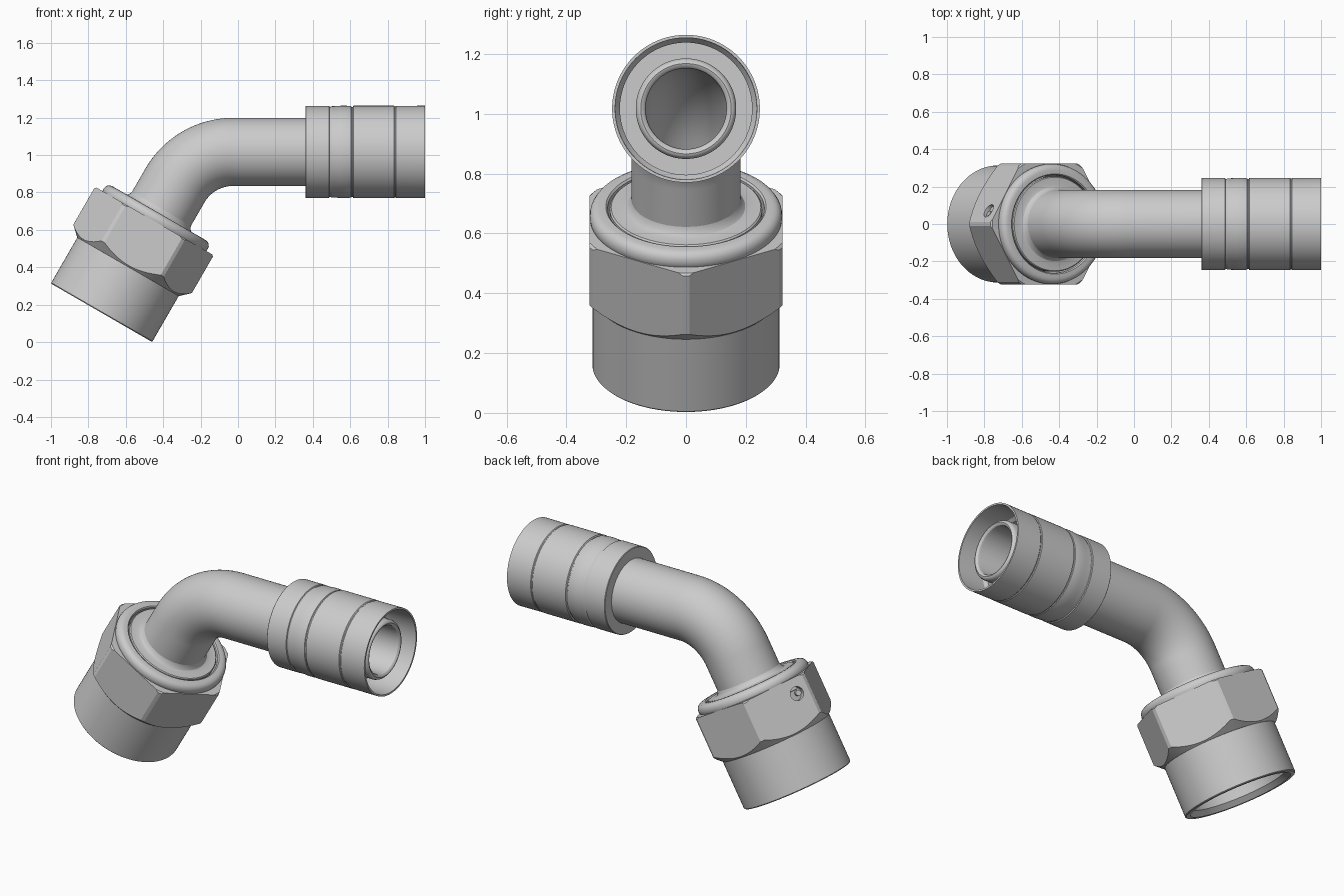
import bpy, bmesh
from math import sin, cos, tan, pi, radians
from mathutils import Matrix, Vector

if "Cube" in bpy.data.objects:
    bpy.data.objects.remove(bpy.data.objects["Cube"])

TILT = radians(30)              # nut axis, measured from vertical
NUT = Vector((-0.73, 0, 0.157)) # centre of the nut's open end
PIPE_Z, BEND_R = 1.017, 0.36
NUT_MAT = Matrix.Translation(NUT) @ Matrix.Rotation(TILT, 4, 'Y')


def finish(bm, name):
    bmesh.ops.recalc_face_normals(bm, faces=bm.faces)
    me = bpy.data.meshes.new(name)
    bm.to_mesh(me)
    bm.free()
    ob = bpy.data.objects.new(name, me)
    bpy.context.collection.objects.link(ob)
    return ob


def smooth(ob):
    bpy.ops.object.select_all(action='DESELECT')
    ob.select_set(True)
    bpy.context.view_layer.objects.active = ob
    bpy.ops.object.shade_smooth_by_angle(angle=radians(28))


def loft(name, stations, n=96):
    """Closed loop of circles; each station is (centre, tilt about y, radius)."""
    bm = bmesh.new()
    rings = []
    for c, th, r in stations:
        rot = Matrix.Rotation(th, 3, 'Y')
        rings.append([bm.verts.new(Vector(c) + rot @ Vector(
            (r * cos(2 * pi * i / n), r * sin(2 * pi * i / n), 0))) for i in range(n)])
    for a, b in zip(rings, rings[1:] + rings[:1]):
        for i in range(n):
            j = (i + 1) % n
            bm.faces.new((a[i], a[j], b[j], b[i]))
    ob = finish(bm, name)
    smooth(ob)
    return ob


def on_nut(t):
    return NUT_MAT @ Vector((0, 0, t))


def nut_lathe(name, profile):
    return loft(name, [(on_nut(t), TILT, r) for r, t in profile])


def rod(name, mat, radius, depth, sides):
    bm = bmesh.new()
    bmesh.ops.create_cone(bm, cap_ends=True, segments=sides, radius1=radius,
                          radius2=radius, depth=depth, matrix=mat)
    return finish(bm, name)


def boolean(ob, cutter, op):
    m = ob.modifiers.new(op, 'BOOLEAN')
    m.operation, m.object, m.solver = op, cutter, 'EXACT'
    bpy.context.view_layer.objects.active = ob
    bpy.ops.object.modifier_apply(modifier=m.name)
    bpy.data.objects.remove(cutter)


# Bent pipe with through bore, ending in the hose nipple
bend_x = NUT.x + (PIPE_Z - NUT.z) * tan(TILT) + BEND_R * tan(TILT)
arc = []
for k in range(25):
    th = TILT + (pi / 2 - TILT) * k / 24
    arc.append(((bend_x - BEND_R * cos(th), 0, PIPE_Z - BEND_R + BEND_R * sin(th)), th))
outer = [(on_nut(0.45), TILT, 0.182)] + [(c, th, 0.182) for c, th in arc]
nipple = [(0.5, 0.182), (0.5, 0.168), (0.942, 0.168), (0.954, 0.164), (0.961, 0.157),
          (0.963, 0.151), (0.961, 0.145), (0.954, 0.138), (0.942, 0.135)]
end = [((x, 0, PIPE_Z), pi / 2, r) for x, r in nipple]
inner = [(c, th, 0.135) for c, th in reversed(arc)] + [(on_nut(0.45), TILT, 0.135)]
loft("bent_pipe", outer + end + inner)

# Crimped hose collar
collar = [(0.36, 0.175), (0.36, 0.243), (0.363, 0.246), (0.487, 0.246), (0.490, 0.241),
          (0.495, 0.241), (0.500, 0.244), (0.53, 0.245), (0.55, 0.247), (0.58, 0.247),
          (0.605, 0.244), (0.608, 0.240), (0.613, 0.240), (0.617, 0.247), (0.834, 0.247),
          (0.838, 0.243), (0.842, 0.243), (0.846, 0.246), (1.0, 0.247),
          (1.0, 0.237), (0.84, 0.235), (0.82, 0.221), (0.6, 0.221), (0.6, 0.16)]
loft("hose_collar", [((x, 0, PIPE_Z), pi / 2, r) for x, r in collar])

# Round threaded sleeve of the nut
nut_lathe("nut_sleeve", [(0.285, 0), (0.308, 0), (0.313, 0.005), (0.313, 0.32),
                         (0.313, 0.5), (0.262, 0.5), (0.262, 0.03)])

# Hexagon of the nut, chamfered by intersecting a prism with a turned ring
hexagon = nut_lathe("nut_hexagon", [(0.29, 0.282), (0.314, 0.284), (0.366, 0.333),
                                    (0.366, 0.558), (0.358, 0.566), (0.29, 0.566)])
prism = rod("prism", NUT_MAT @ Matrix.Translation((0, 0, 0.43))
            @ Matrix.Rotation(pi / 2, 4, 'Z'), 0.372, 0.5, 6)
# make sure a prism corner lies in the bend plane (y = 0)
if not any(abs(v.co.y) < 1e-4 for v in prism.data.vertices):
    prism.data.transform(NUT_MAT @ Matrix.Rotation(pi / 6, 4, 'Z') @ NUT_MAT.inverted())
boolean(hexagon, prism, 'INTERSECT')

# Wire hole in one flat, with a small pin inside
face_dir = Vector((-cos(pi / 6), 0.5, 0))
hole_mat = (NUT_MAT @ Matrix.Translation((-0.33, 0.07, 0.48))
            @ face_dir.to_track_quat('Z', 'Y').to_matrix().to_4x4())
boolean(hexagon, rod("hole_cutter", hole_mat, 0.038, 0.08, 32), 'DIFFERENCE')
smooth(hexagon)
smooth(rod("hole_pin", hole_mat @ Matrix.Translation((0.012, 0, -0.025)), 0.016, 0.04, 24))

# Rounded bead on top of the nut
nut_lathe("nut_bead", [(0.262, 0.5), (0.312, 0.55), (0.320, 0.566), (0.322, 0.58),
                       (0.319, 0.595), (0.311, 0.607), (0.300, 0.613), (0.288, 0.615),
                       (0.268, 0.615), (0.262, 0.609)])

# Shoulder on the pipe: top face, fillet, and the sealing cone inside the nut
nut_lathe("pipe_shoulder", [(0.135, 0.30), (0.17, 0.30), (0.255, 0.45), (0.255, 0.607),
                            (0.250, 0.612), (0.212, 0.612), (0.198, 0.616),
                            (0.188, 0.626), (0.182, 0.642), (0.165, 0.642), (0.135, 0.46)])
